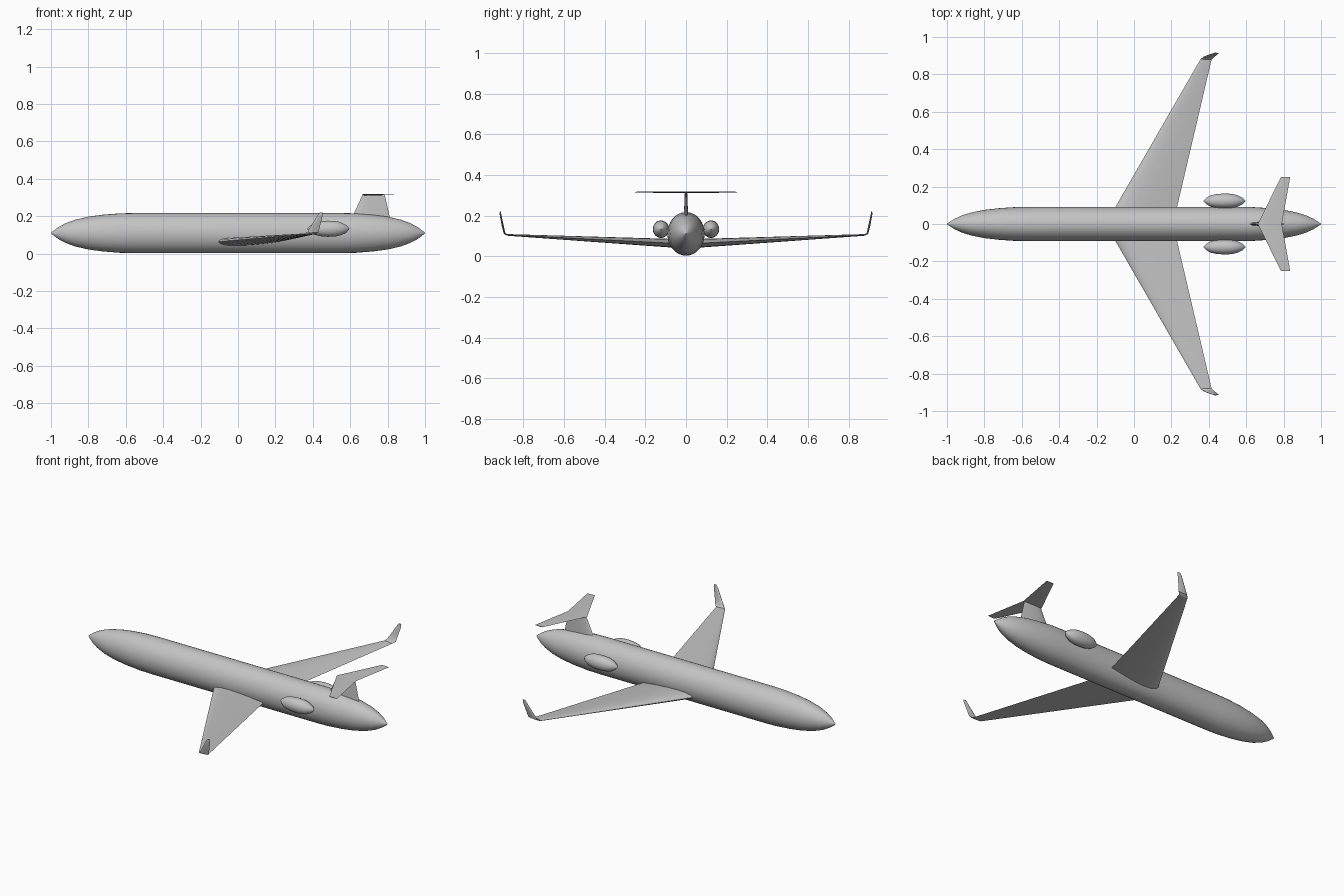
import bpy, bmesh, math
from mathutils import Vector

cube = bpy.data.objects.get("Cube")
if cube:
    bpy.data.objects.remove(cube, do_unlink=True)

# Single grey paint
grey = bpy.data.materials.new("light_grey_paint")
grey.use_nodes = True
colour = (0.55, 0.55, 0.55, 1)
grey.diffuse_color = colour
grey.node_tree.nodes["Principled BSDF"].inputs["Base Color"].default_value = colour


def loft(name, rings, angle=40):
    """Skin a list of equal-length closed sections and cap both ends."""
    bm = bmesh.new()
    loops = [[bm.verts.new(p) for p in ring] for ring in rings]
    n = len(loops[0])
    for a, b in zip(loops, loops[1:]):
        for i in range(n):
            j = (i + 1) % n
            bm.faces.new((a[i], a[j], b[j], b[i]))
    bm.faces.new(loops[0])
    bm.faces.new(loops[-1])
    bmesh.ops.remove_doubles(bm, verts=bm.verts, dist=0.00001)
    bmesh.ops.recalc_face_normals(bm, faces=bm.faces)
    mesh = bpy.data.meshes.new(name)
    bm.to_mesh(mesh)
    bm.free()
    mesh.materials.append(grey)
    obj = bpy.data.objects.new(name, mesh)
    bpy.context.collection.objects.link(obj)
    bpy.ops.object.select_all(action='DESELECT')
    obj.select_set(True)
    bpy.context.view_layer.objects.active = obj
    bpy.ops.object.shade_smooth_by_angle(angle=math.radians(angle))
    return obj


def body(name, profile, centre, width, height, sides=32):
    """Elliptical body along x from (x, relative radius) pairs."""
    rings = []
    for x, r in profile:
        rings.append([(x, centre[0] + width * r * math.cos(math.tau * k / sides),
                       centre[1] + height * r * math.sin(math.tau * k / sides))
                      for k in range(sides)])
    return loft(name, rings)


def airfoil(front, back, thick, y, z, up=(0, 0, 1), n=8):
    """Closed wing section; thickness runs along the up direction."""
    up = Vector(up).normalized()
    ts = [(1 - math.cos(math.pi * k / n)) / 2 for k in range(n + 1)]

    def half(t):
        return thick * (1.48 * math.sqrt(t) - 0.63 * t - 1.76 * t**2
                        + 1.42 * t**3 - 0.51 * t**4)
    pts = [(t, half(t)) for t in ts] + [(t, -half(t)) for t in ts[-2:0:-1]]
    return [Vector((front + (back - front) * t, y, z)) + up * h for t, h in pts]


# Fuselage with pointed nose and tail
body("fuselage",
     [(-1, 0.02), (-0.96, 0.30), (-0.92, 0.50), (-0.87, 0.67), (-0.8, 0.82),
      (-0.72, 0.92), (-0.63, 0.985), (-0.55, 1), (0.55, 1), (0.63, 0.985),
      (0.72, 0.92), (0.8, 0.82), (0.87, 0.67), (0.92, 0.50), (0.96, 0.30), (1, 0.02)],
     (0, 0.11), 0.092, 0.107)

for side, s in (("left", 1), ("right", -1)):
    # Swept main wing
    loft(side + "_wing", [
        airfoil(-0.14, 0.22, 0.046, s * 0.03, 0.062),
        airfoil(-0.1, 0.23, 0.042, s * 0.09, 0.065),
        airfoil(0.355, 0.415, 0.008, s * 0.88, 0.105)])
    # Upturned winglet
    loft(side + "_winglet", [
        airfoil(0.355, 0.415, 0.008, s * 0.88, 0.105),
        airfoil(0.37, 0.43, 0.010, s * 0.893, 0.115, (0, -s, 1)),
        airfoil(0.395, 0.44, 0.010, s * 0.902, 0.155, (0, -s, 0.2)),
        airfoil(0.425, 0.453, 0.008, s * 0.912, 0.205, (0, -s, 0.1)),
        airfoil(0.437, 0.453, 0.005, s * 0.913, 0.22, (0, -s, 0.1))])
    # Rear engine pod
    body(side + "_engine",
         [(0.372, 0.05), (0.385, 0.4), (0.41, 0.76), (0.44, 0.92), (0.48, 1),
          (0.52, 0.96), (0.55, 0.8), (0.58, 0.45), (0.595, 0.05)],
         (s * 0.123, 0.133), 0.04, 0.043, 24)

# Tail fin
loft("tail_fin", [
    airfoil(0.59, 0.815, 0.022, 0, 0.17, (0, 1, 0)),
    airfoil(0.62, 0.807, 0.020, 0, 0.215, (0, 1, 0)),
    airfoil(0.665, 0.785, 0.012, 0, 0.313, (0, 1, 0))])

# Swept tailplane on top of the fin
loft("tailplane", [
    airfoil(0.785, 0.835, 0.004, -0.25, 0.315),
    airfoil(0.662, 0.79, 0.009, 0, 0.315),
    airfoil(0.785, 0.835, 0.004, 0.25, 0.315)])
